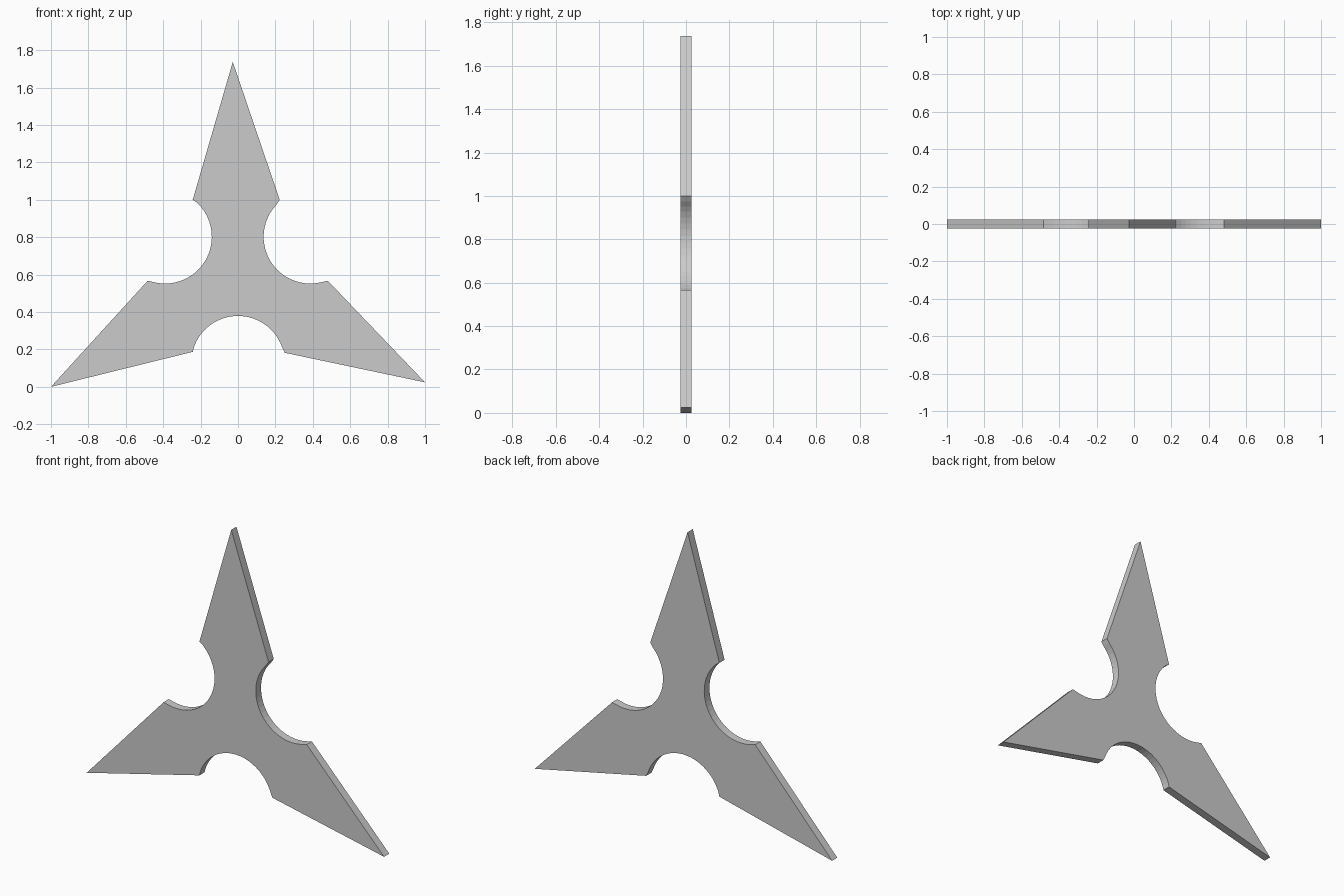
import bpy, bmesh, math

if "Cube" in bpy.data.objects:
    bpy.data.objects.remove(bpy.data.objects["Cube"])

HALF = 0.025     # half thickness
SEGS = 24        # facets per scalloped notch


def arc(center, start, end):
    """Clockwise-or-counter short arc from start to end around center."""
    cx, cz = center
    a0 = math.atan2(start[1] - cz, start[0] - cx)
    a1 = math.atan2(end[1] - cz, end[0] - cx)
    r0, r1 = math.dist(start, center), math.dist(end, center)
    sweep = (a1 - a0 + math.pi) % (2 * math.pi) - math.pi
    pts = []
    for i in range(SEGS + 1):
        t = i / SEGS
        # hold the notch radius at 0.25, easing into the exact corner points
        r = 0.25
        if i == 0:
            r = r0
        elif i == SEGS:
            r = r1
        a = a0 + sweep * t
        pts.append((cx + r * math.cos(a), cz + r * math.sin(a)))
    return pts


# Outline: three blade tips joined by three round notches (x, z)
outline = [(-0.028, 1.74)]
outline += arc((-0.39, 0.805), (-0.242, 1.003), (-0.483, 0.57))
outline += [(-1.0, 0.003)]
outline += arc((0.0, 0.132), (-0.242, 0.19), (0.25, 0.185))
outline += [(1.0, 0.027)]
outline += arc((0.387, 0.805), (0.48, 0.57), (0.223, 1.003))

# Extrude the outline into a flat plate
bm = bmesh.new()
face = bm.faces.new([bm.verts.new((x, -HALF, z)) for x, z in outline])
ext = bmesh.ops.extrude_face_region(bm, geom=[face], use_keep_orig=True)
moved = [g for g in ext["geom"] if isinstance(g, bmesh.types.BMVert)]
bmesh.ops.translate(bm, verts=moved, vec=(0, 2 * HALF, 0))
bmesh.ops.recalc_face_normals(bm, faces=bm.faces)
low = min(v.co.z for v in bm.verts)
bmesh.ops.translate(bm, verts=bm.verts, vec=(0, 0, -low))
mesh = bpy.data.meshes.new("throwing_star")
bm.to_mesh(mesh)
bm.free()
star = bpy.data.objects.new("throwing_star", mesh)
bpy.context.collection.objects.link(star)
